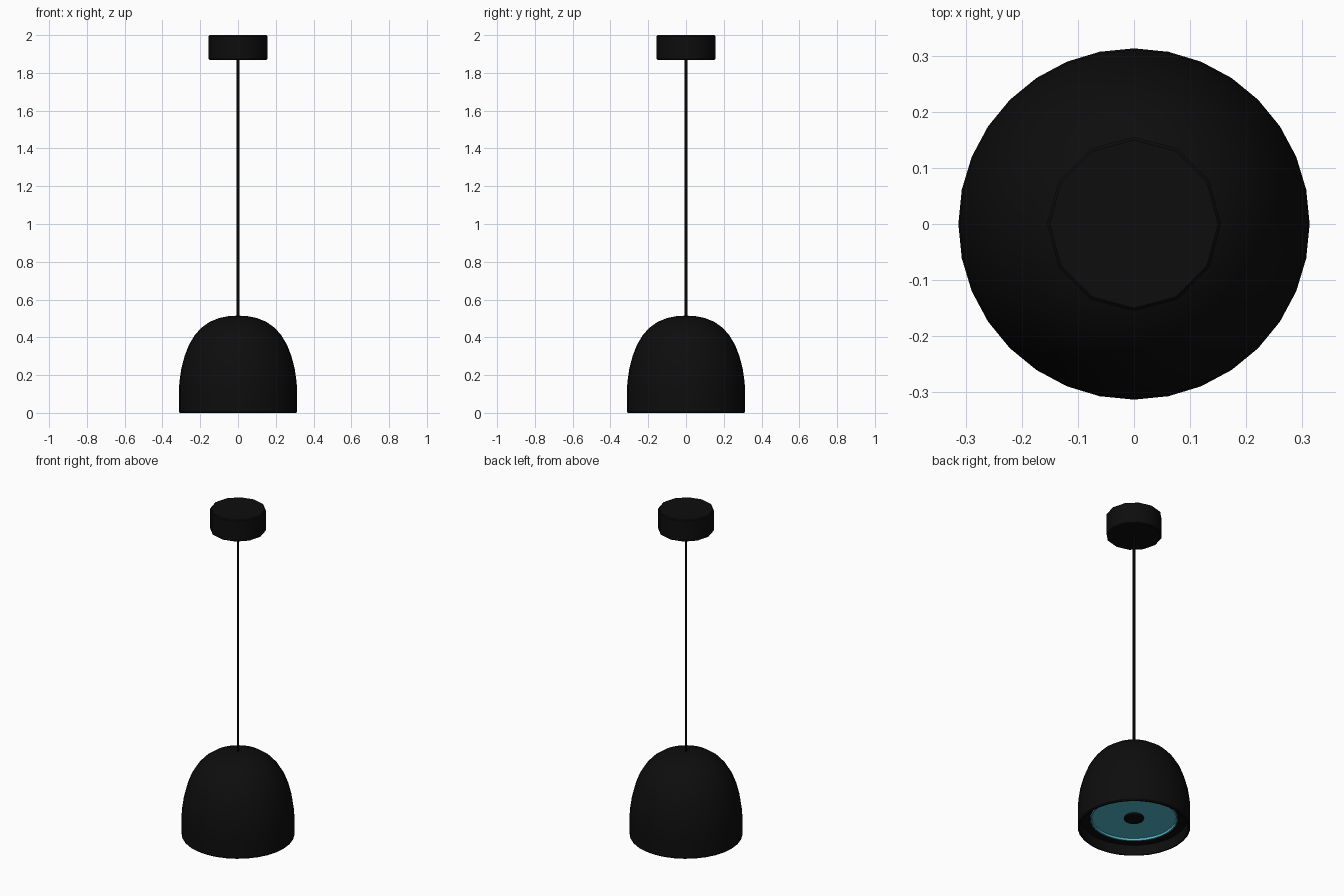
import bpy, bmesh, math

cube = bpy.data.objects.get("Cube")
if cube:
    bpy.data.objects.remove(cube, do_unlink=True)


def material(name, color):
    mat = bpy.data.materials.new(name)
    mat.use_nodes = True
    mat.diffuse_color = color
    mat.node_tree.nodes["Principled BSDF"].inputs["Base Color"].default_value = color
    return mat


black = material("matte black", (0.004, 0.004, 0.004, 1))
teal = material("teal glass", (0.09, 0.5, 0.62, 1))


def lathe(name, profile, sides, mat, closed=False):
    """Revolve (radius, height) points around z; zero radii become poles."""
    bm = bmesh.new()
    verts = [bm.verts.new((r, 0, z)) for r, z in profile]
    edges = [bm.edges.new(pair) for pair in zip(verts, verts[1:])]
    if closed:
        edges.append(bm.edges.new((verts[-1], verts[0])))
    bmesh.ops.spin(bm, geom=verts + edges, axis=(0, 0, 1), cent=(0, 0, 0),
                   angle=math.tau, steps=sides, use_duplicate=False)
    bmesh.ops.remove_doubles(bm, verts=bm.verts, dist=0.0005)
    bmesh.ops.recalc_face_normals(bm, faces=bm.faces)
    mesh = bpy.data.meshes.new(name)
    bm.to_mesh(mesh)
    bm.free()
    mesh.materials.append(mat)
    obj = bpy.data.objects.new(name, mesh)
    bpy.context.collection.objects.link(obj)
    bpy.ops.object.select_all(action="DESELECT")
    obj.select_set(True)
    bpy.context.view_layer.objects.active = obj
    bpy.ops.object.shade_smooth_by_angle(angle=math.radians(35))
    return obj


# Domed shade with a thick lip and a hollow interior
outer = [(0, 0.515), (0.05, 0.512), (0.1, 0.502), (0.15, 0.482), (0.195, 0.45),
         (0.23, 0.41), (0.26, 0.36), (0.283, 0.3), (0.3, 0.235), (0.31, 0.165),
         (0.313, 0.12), (0.313, 0.006), (0.308, 0)]
inner = [(0.3, 0), (0.296, 0.06), (0.244, 0.06), (0.244, 0.09), (0, 0.09)]
lathe("shade", outer + inner, 32, black)

# Recessed diffuser: short side wall and flat face
lathe("diffuser", [(0.242, 0.085), (0.242, 0.056), (0.236, 0.056),
                   (0.234, 0.068), (0, 0.068)], 32, teal)

# Lamp holder in the middle of the diffuser
lathe("lamp_holder", [(0, 0.054), (0.05, 0.054), (0.055, 0.058), (0.055, 0.08)], 16, black)

# Suspension cord
lathe("cord", [(0, 0.5), (0.007, 0.5), (0.007, 1.88), (0, 1.88)], 8, black)

# Ceiling canopy with softened edges
lathe("ceiling_canopy", [(0, 1.868), (0.15, 1.868), (0.155, 1.873),
                         (0.155, 1.995), (0.15, 2), (0, 2)], 12, black)
